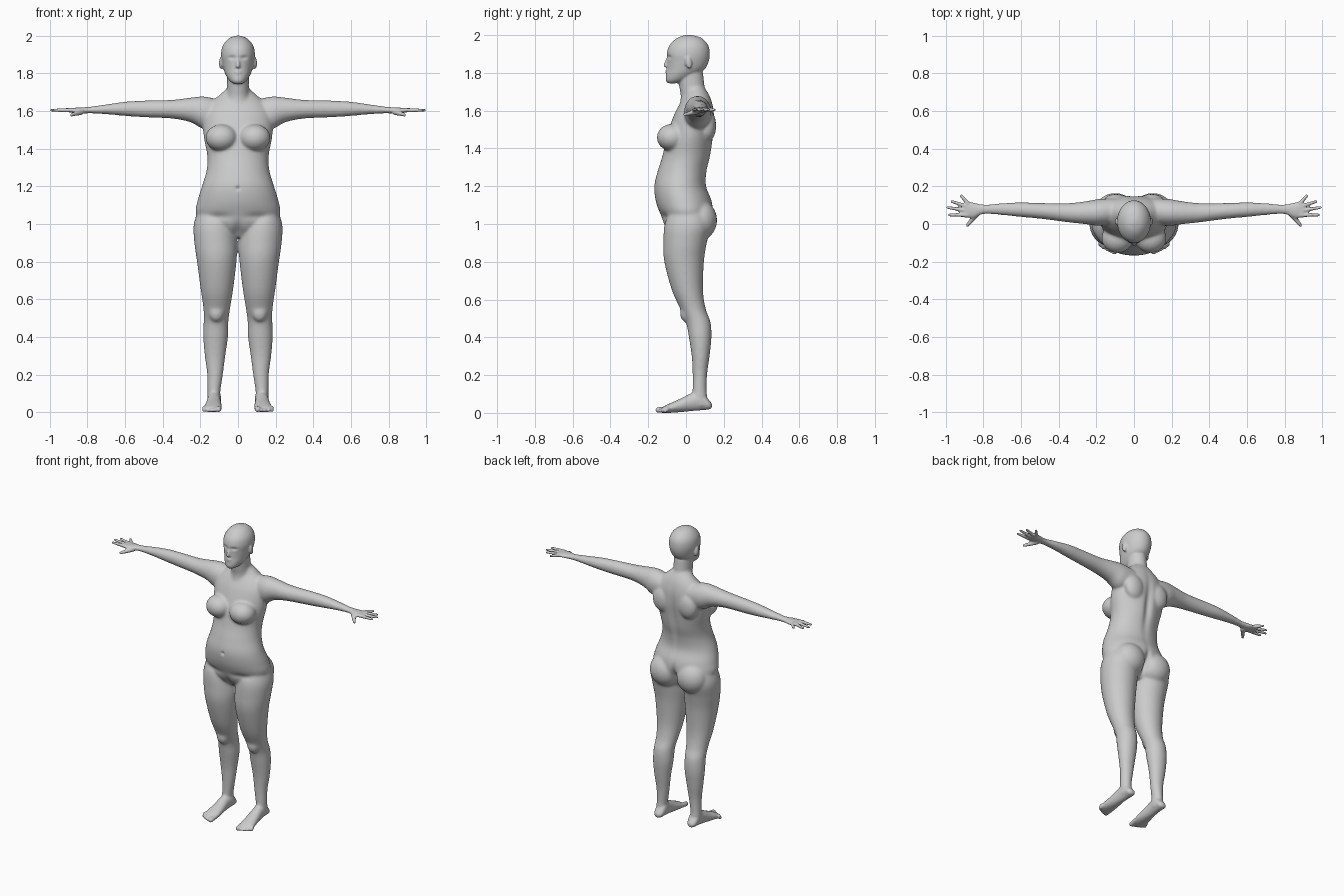
import bpy
import bmesh
from math import cos, sin, pi, exp
from mathutils import Matrix, Vector

cube = bpy.data.objects.get("Cube")
if cube:
    bpy.data.objects.remove(cube, do_unlink=True)

SEGMENTS = 40
STEPS = 5


def catmull(a, b, c, d, t):
    return 0.5 * (2 * b + (c - a) * t + (2 * a - 5 * b + 4 * c - d) * t ** 2
                  + (3 * b - a - 3 * c + d) * t ** 3)


def loft(bm, axis, rows):
    """Skin oval sections; each row is (station, middle, half width, low, high)."""
    place = {"x": lambda t, u, v: (t, u, v),
             "y": lambda t, u, v: (u, t, v),
             "z": lambda t, u, v: (u, v, t)}[axis]
    stations = []
    last = len(rows) - 1
    for i in range(last):
        near = [rows[max(0, min(last, i + k))] for k in (-1, 0, 1, 2)]
        for s in range(STEPS):
            stations.append([catmull(*vals, s / STEPS) for vals in zip(*near)])
    stations.append(rows[-1])
    rings = []
    for t, mid, half, low, high in stations:
        ring = []
        for k in range(SEGMENTS):
            a = 2 * pi * k / SEGMENTS
            v = (low + high) / 2 + sin(a) * (high - low) / 2
            ring.append(bm.verts.new(place(t, mid + cos(a) * half, v)))
        rings.append(ring)
    for lower, upper in zip(rings, rings[1:]):
        for k in range(SEGMENTS):
            n = (k + 1) % SEGMENTS
            bm.faces.new((lower[k], lower[n], upper[n], upper[k]))
    bm.faces.new(rings[0][::-1])
    bm.faces.new(rings[-1])


def blob(bm, centre, radii, tilt=0.0):
    """Ellipsoid, optionally tilted about the x axis."""
    matrix = (Matrix.Translation(centre) @ Matrix.Rotation(tilt, 4, "X")
              @ Matrix.Diagonal((*radii, 1)))
    bmesh.ops.create_uvsphere(bm, u_segments=24, v_segments=16, radius=1, matrix=matrix)


def digit(bm, start, end, r_start, r_end):
    """Tapered tube with round ends."""
    start, end = Vector(start), Vector(end)
    span = end - start
    matrix = (Matrix.Translation((start + end) / 2)
              @ span.to_track_quat("Z", "Y").to_matrix().to_4x4())
    bmesh.ops.create_cone(bm, cap_ends=True, segments=16, radius1=r_start,
                          radius2=r_end, depth=span.length, matrix=matrix)
    blob(bm, start, (r_start,) * 3)
    blob(bm, end, (r_end,) * 3)


bm = bmesh.new()

# Leg
loft(bm, "z", [
    (.04, .125, .035, .04, .12), (.1, .128, .034, .035, .11),
    (.2, .122, .042, .035, .112), (.3, .122, .055, .03, .125),
    (.4, .119, .066, .015, .135), (.48, .117, .066, 0, .13),
    (.55, .113, .071, -.03, .105), (.65, .112, .086, -.075, .09),
    (.8, .113, .105, -.115, .095), (.9, .118, .114, -.12, .11),
    (1, .125, .11, -.113, .13), (1.1, .12, .08, -.08, .1)])
blob(bm, (.115, -.002, .53), (.04, .03, .05))

# Foot and toes
loft(bm, "y", [
    (-.125, .137, .04, 0, .03), (-.09, .134, .048, 0, .048),
    (-.03, .13, .042, .004, .075), (.03, .128, .036, .01, .105),
    (.08, .125, .036, .014, .12), (.12, .125, .03, .018, .07),
    (.137, .125, .014, .025, .05)])
for i in range(5):
    x = .1 + .019 * i
    size = .015 if i == 0 else .0105
    tip = -.147 + .003 * i + .0015 * i * i
    digit(bm, (x, -.1, .022), (x + .004, tip, size), .014, size)

# Arm and palm
loft(bm, "x", [
    (.1, .07, .065, 1.53, 1.66), (.18, .062, .072, 1.505, 1.678),
    (.25, .06, .062, 1.54, 1.672), (.35, .06, .051, 1.56, 1.66),
    (.5, .07, .042, 1.567, 1.656), (.6, .076, .039, 1.574, 1.65),
    (.7, .079, .032, 1.583, 1.636), (.8, .078, .025, 1.588, 1.622),
    (.85, .073, .04, 1.587, 1.619), (.9, .078, .045, 1.594, 1.615)])

# Fingers and thumb
for base_y, tip_x, tip_y in ((.112, .918, .15), (.092, .968, .12),
                             (.07, .99, .088), (.048, .98, .048)):
    digit(bm, (.885, base_y, 1.605), (tip_x, tip_y, 1.605), .012, .008)
digit(bm, (.835, .055, 1.595), (.885, -.006, 1.58), .016, .009)

# Breast, buttock and shoulder blade
blob(bm, (.088, -.075, 1.458), (.085, .08, .072))
blob(bm, (.1, .075, 1.02), (.105, .09, .105))
blob(bm, (.095, .115, 1.52), (.07, .045, .085))

# Ear and closed eyelid
blob(bm, (.09, .013, 1.855), (.011, .018, .033), .2)
blob(bm, (.032, -.078, 1.874), (.015, .014, .011))

# Mirror the paired parts to the other side
copy = bmesh.ops.duplicate(bm, geom=bm.verts[:] + bm.edges[:] + bm.faces[:])["geom"]
for item in copy:
    if isinstance(item, bmesh.types.BMVert):
        item.co.x *= -1
bmesh.ops.reverse_faces(bm, faces=[f for f in copy if isinstance(f, bmesh.types.BMFace)])

# Torso
loft(bm, "z", [
    (.93, 0, .06, -.06, .06), (.98, 0, .15, -.11, .1),
    (1.05, 0, .222, -.135, .14), (1.12, 0, .216, -.16, .138),
    (1.2, 0, .192, -.168, .108), (1.28, 0, .168, -.15, .112),
    (1.36, 0, .163, -.125, .132), (1.45, 0, .18, -.105, .145),
    (1.52, 0, .186, -.085, .152), (1.59, 0, .18, -.058, .15),
    (1.64, 0, .15, -.03, .14), (1.68, 0, .105, -.005, .125),
    (1.72, 0, .06, 0, .1)])

# Neck
loft(bm, "z", [
    (1.6, 0, .085, -.04, .12), (1.67, 0, .066, -.028, .115),
    (1.72, 0, .058, -.035, .1), (1.8, 0, .058, -.045, .09)])

# Head
loft(bm, "z", [
    (1.745, 0, .022, -.095, -.05), (1.76, 0, .044, -.107, .005),
    (1.79, 0, .064, -.106, .06), (1.82, 0, .076, -.101, .1),
    (1.86, 0, .085, -.1, .12), (1.9, 0, .09, -.102, .126),
    (1.94, 0, .084, -.091, .12), (1.97, 0, .066, -.066, .1),
    (1.99, 0, .042, -.036, .07), (2.001, 0, .01, 0, .025)])

# Nose and lips
digit(bm, (0, -.095, 1.88), (0, -.109, 1.84), .007, .011)
blob(bm, (0, -.095, 1.836), (.018, .014, .009))
blob(bm, (0, -.098, 1.81), (.022, .011, .005))
blob(bm, (0, -.097, 1.8), (.02, .011, .006))

mesh = bpy.data.meshes.new("body")
bm.to_mesh(mesh)
bm.free()
body = bpy.data.objects.new("body", mesh)
bpy.context.collection.objects.link(body)
bpy.context.view_layer.objects.active = body
body.select_set(True)

# Fuse all parts into one skin
fuse = body.modifiers.new("fuse", "REMESH")
fuse.mode = "VOXEL"
fuse.voxel_size = 0.006
bpy.ops.object.modifier_apply(modifier=fuse.name)

# Soften the joins of the trunk and limbs more than the face, hands and feet
soft = body.vertex_groups.new(name="soft")
soft.add([v.index for v in body.data.vertices
          if abs(v.co.x) < .8 and .1 < v.co.z < 1.74], 1, "REPLACE")
for name, rounds, group in (("blend", 24, "soft"), ("polish", 2, "")):
    smooth = body.modifiers.new(name, "SMOOTH")
    smooth.factor = 0.5
    smooth.iterations = rounds
    smooth.vertex_group = group
    bpy.ops.object.modifier_apply(modifier=name)

# Press in eye sockets, navel, spine, buttock cleft and the groin crease
dents = [((.033, -.1, 1.884), (.02, .04, .01), (0, .009, 0)),
         ((0, -.165, 1.19), (.01, .03, .01), (0, .01, 0)),
         ((0, .15, 1.4), (.025, .06, .17), (0, -.016, 0)),
         ((0, .15, 1.0), (.018, .08, .07), (0, -.03, 0)),
         ((0, -.12, .95), (.025, .05, .05), (0, .02, 0)),
         ((.1, -.12, 1.04), (.06, .05, .02), (0, .008, 0))]
for vert in body.data.vertices:
    at = Vector((abs(vert.co.x), vert.co.y, vert.co.z))
    for centre, reach, push in dents:
        far = sum(((p - c) / r) ** 2 for p, c, r in zip(at, centre, reach))
        if far < 9:
            vert.co += Vector(push) * exp(-far)

# Plain grey skin
skin = bpy.data.materials.new("plain grey")
skin.use_nodes = True
grey = (0.6, 0.6, 0.6, 1)
skin.diffuse_color = grey
skin.node_tree.nodes["Principled BSDF"].inputs["Base Color"].default_value = grey
body.data.materials.clear()
body.data.materials.append(skin)
bpy.ops.object.shade_smooth()
